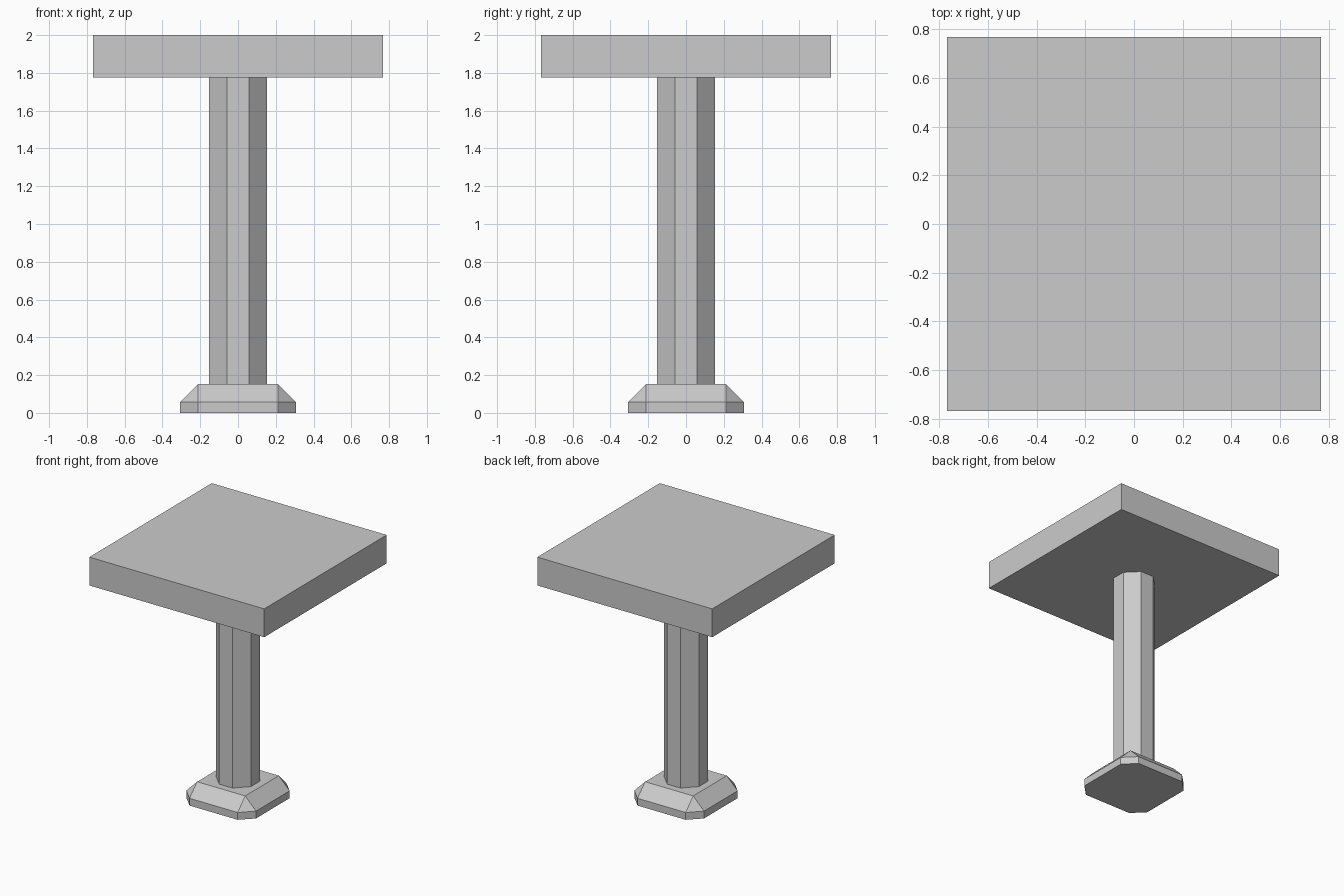
import bpy, bmesh
from mathutils import Matrix, Vector

if "Cube" in bpy.data.objects:
    bpy.data.objects.remove(bpy.data.objects["Cube"])


def block(name, half, z0, z1, chamfer=0.0, chamfer_top=False):
    """Square block with optional flat chamfers on upright and top edges."""
    bm = bmesh.new()
    size = Matrix.Diagonal((2 * half, 2 * half, z1 - z0, 1))
    bmesh.ops.create_cube(bm, size=1, matrix=Matrix.Translation((0, 0, (z0 + z1) / 2)) @ size)
    if chamfer:
        edges = []
        for e in bm.edges:
            a, b = (v.co for v in e.verts)
            upright = abs(a.z - b.z) > 1e-5
            top = min(a.z, b.z) > z1 - 1e-5
            if upright or (top and chamfer_top):
                edges.append(e)
        bmesh.ops.bevel(bm, geom=edges, offset=chamfer, offset_type='OFFSET',
                        segments=1, profile=0.5, affect='EDGES')
    bmesh.ops.recalc_face_normals(bm, faces=bm.faces)
    mesh = bpy.data.meshes.new(name)
    bm.to_mesh(mesh)
    bm.free()
    obj = bpy.data.objects.new(name, mesh)
    bpy.context.collection.objects.link(obj)
    return obj


# Foot with chamfered corners and sloping shoulders
block("base_foot", 0.306, 0.0, 0.153, chamfer=0.095, chamfer_top=True)
# Eight-sided column
block("column", 0.153, 0.153, 1.775, chamfer=0.095)
# Plain square slab
block("table_top", 0.768, 1.775, 2.0)
